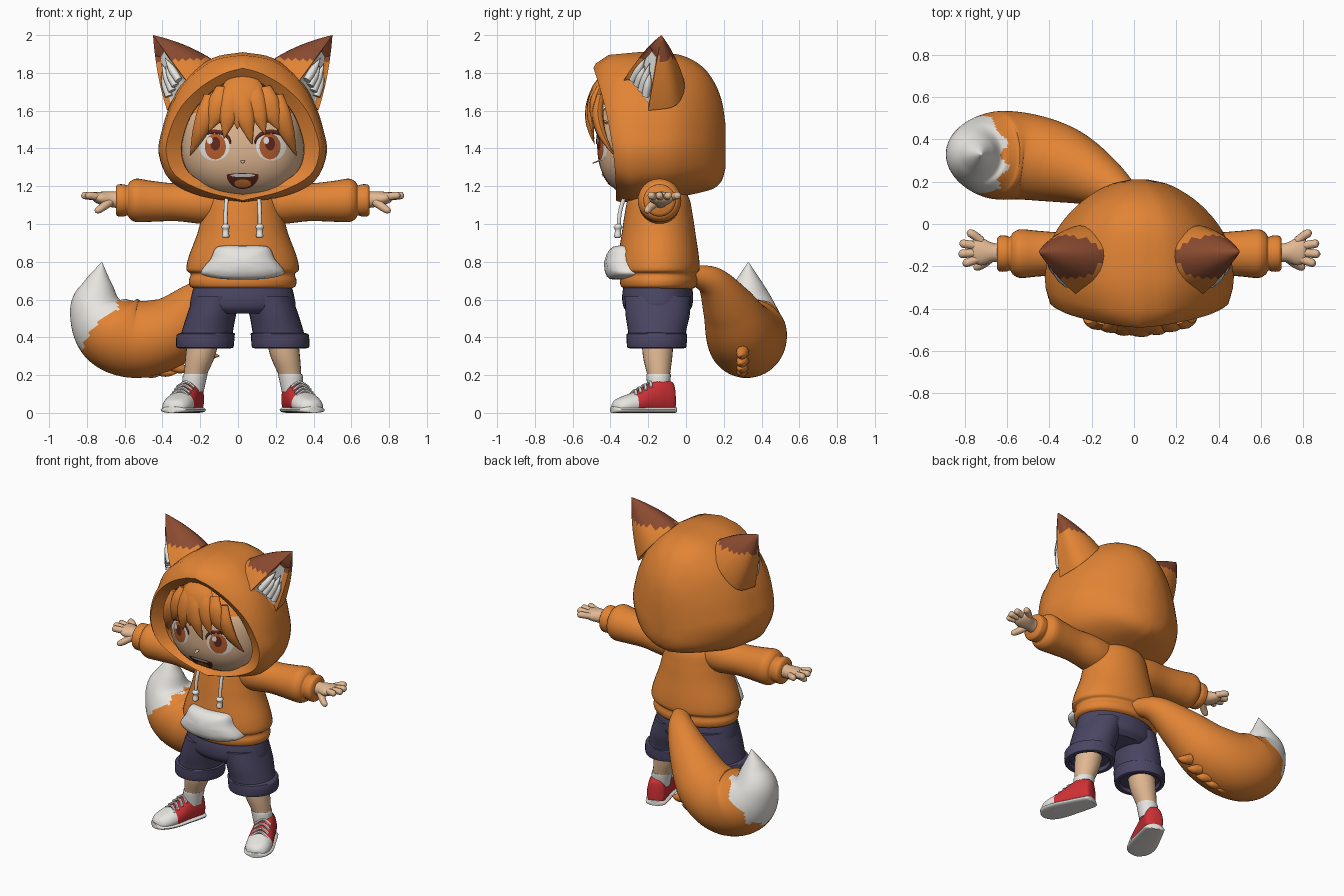
import bpy, bmesh
from math import sin, cos, pi, radians
from mathutils import Vector

if "Cube" in bpy.data.objects:
    bpy.data.objects.remove(bpy.data.objects["Cube"])

SHIFT = 0.025  # the body sits slightly to its left to balance the tail


def colour(name, r, g, b):
    m = bpy.data.materials.new(name)
    m.use_nodes = True
    m.diffuse_color = (r, g, b, 1)
    m.node_tree.nodes["Principled BSDF"].inputs["Base Color"].default_value = (r, g, b, 1)
    return m


ORANGE = colour("fox orange", .76, .23, .035)
BROWN = colour("ear tip brown", .26, .07, .03)
WHITE = colour("soft white", .80, .78, .74)
SKIN = colour("skin", .76, .48, .29)
NAVY = colour("navy cloth", .07, .06, .125)
RED = colour("shoe red", .62, .03, .035)
AMBER = colour("iris amber", .48, .11, .025)
DARK = colour("dark brown", .12, .022, .014)


def finish(name, bm, mats, rule=None, front=False):
    """Turn a bmesh into a smooth shaded object; rule picks a material per face."""
    bmesh.ops.remove_doubles(bm, verts=bm.verts, dist=1e-5)
    bmesh.ops.recalc_face_normals(bm, faces=bm.faces)
    if front and sum(f.normal.y for f in bm.faces) > 0:
        bmesh.ops.reverse_faces(bm, faces=bm.faces)
    if rule:
        for f in bm.faces:
            f.material_index = int(rule(f.calc_center_median()))
    me = bpy.data.meshes.new(name)
    bm.to_mesh(me)
    bm.free()
    for m in mats:
        me.materials.append(m)
    me.shade_smooth()
    me.set_sharp_from_angle(angle=radians(45))
    ob = bpy.data.objects.new(name, me)
    ob.location.x = SHIFT
    bpy.context.collection.objects.link(ob)


def loft(rings, caps=True):
    bm = bmesh.new()
    rows = [[bm.verts.new(p) for p in r] for r in rings]
    n = len(rows[0])
    for a, b in zip(rows, rows[1:]):
        for i in range(n):
            bm.faces.new((a[i], a[(i + 1) % n], b[(i + 1) % n], b[i]))
    if caps:
        bm.faces.new(rows[0])
        bm.faces.new(rows[-1])
    return bm


def spline(pts, n):
    p = [Vector(q) for q in pts]
    p = [p[0] * 2 - p[1]] + p + [p[-1] * 2 - p[-2]]
    out = []
    for a, b, c, d in zip(p, p[1:], p[2:], p[3:]):
        for k in range(n):
            t = k / n
            out.append((b * 2 + (c - a) * t + (a * 2 - b * 5 + c * 4 - d) * t * t
                        + (b * 3 - a - c * 3 + d) * t ** 3) * .5)
    return out + [p[-2]]


def tube(name, pts, mats, s=1, n=24, steps=6, axis=None, rule=None):
    """Loft of ellipses along points (x, y, z, radius, radius in depth)."""
    path = spline([(p[0] * s, *p[1:4], p[-1]) for p in pts], steps)
    rings = []
    for i, q in enumerate(path):
        a, b = path[max(i - 1, 0)], path[min(i + 1, len(path) - 1)]
        t = Vector(axis) if axis else Vector((b - a)[:3]).normalized()
        u = t.cross(Vector((0, 1, 0))).normalized()
        v = u.cross(t)
        c = Vector(q[:3])
        rings.append([c + u * max(q[3], 0) * cos(k * 2 * pi / n)
                      + v * max(q[4], 0) * sin(k * 2 * pi / n) for k in range(n)])
    finish(name, loft(rings), mats, rule)


def patch(name, outline, depth, off, mat, prof=None):
    """Thin plate with an x-z outline, laid over the surface y = depth(x, z)."""
    c = sum((Vector(p) for p in outline), Vector((0, 0))) / len(outline)
    rings = []
    for k, o in prof or [(i / 6, off) for i in range(7)]:
        pts = [c + (Vector(p) - c) * k for p in outline]
        rings.append([(p.x, depth(p.x, p.y) - o, p.y) for p in pts])
    finish(name, loft(rings, False), [mat], front=True)


def oval(x, z, rx, rz, n=28):
    return [(x + rx * cos(i * 2 * pi / n), z + rz * sin(i * 2 * pi / n)) for i in range(n)]


UP = (0, 0, 1)

# Hood: cross-sections swept from the lining, round the rim, to the back
ROUND = [(0, 0), (.5, .04), (.86, .14), (1, .32), (.96, .48), (.86, .65), (.68, .82), (.36, .96), (0, 1)]
PEAK = [(0, 0), (.5, .07), (.88, .19), (1, .36), (.95, .53), (.8, .71), (.54, .86), (.24, .96), (0, 1)]


def hood_ring(shape, w, zb, zt, y=None, back=0):
    half = spline(shape, 4)
    pts = [(w * p[0], p[1]) for p in half] + [(-w * p[0], p[1]) for p in half[-2:0:-1]]
    return [(x, y if y is not None else -.37 - .12 * t * t + back, zb + (zt - zb) * t) for x, t in pts]


hood = [hood_ring(PEAK, .32, 1.16, 1.77, y=-.2),
        hood_ring(PEAK, .325, 1.155, 1.78, back=.035),
        hood_ring(PEAK, .405, 1.125, 1.825),
        hood_ring(PEAK, .42, 1.118, 1.85, back=.012),
        hood_ring(ROUND, .44, 1.115, 1.895, back=.08)]
for y, w, zb, zt in spline([(-.25, .445, 1.12, 1.91), (-.1, .42, 1.13, 1.905), (0, .37, 1.15, 1.885),
                            (.09, .29, 1.17, 1.83), (.15, .21, 1.19, 1.75), (.19, .13, 1.23, 1.65),
                            (.21, .04, 1.3, 1.52)], 3):
    hood.append(hood_ring(ROUND, w, zb, zt, y=y))
finish("hood", loft(hood), [ORANGE])

# Head: rounded box, hair coloured above the forehead
P = 2.5


def face_y(x, z):
    return -.17 - .30 * max(1 - (abs(x) / .33) ** P - (abs(z - 1.43) / .3) ** P, 0) ** (1 / P)


bm = bmesh.new()
bmesh.ops.create_uvsphere(bm, u_segments=48, v_segments=32, radius=1)
for v in bm.verts:
    k = sum(abs(c) ** P for c in v.co) ** (-1 / P)
    v.co = (v.co.x * k * .33, -.17 + v.co.y * k * .30, 1.43 + v.co.z * k * .3)
finish("head", bm, [SKIN, ORANGE], lambda c: c.z > 1.6)
tube("nose", [(0, -.46, 1.335, .012), (0, -.485, 1.325, .008), (0, -.495, 1.32, .002)], [SKIN], n=10, axis=UP)
tube("neck", [(0, -.16, 1.05, .1), (0, -.18, 1.2, .1)], [SKIN], axis=UP)


# Fringe
def hair_y(x, z):
    return -.51 + x * x + 1.5 * (z - 1.55) ** 2


LOCKS = [(-.02, 1.76, .05, 1.42, .06), (-.05, 1.75, -.1, 1.45, .06), (-.1, 1.72, -.18, 1.49, .06),
         (-.17, 1.68, -.28, 1.36, .05), (.05, 1.75, .12, 1.47, .055), (.11, 1.72, .2, 1.49, .06),
         (.18, 1.68, .285, 1.36, .05), (0, 1.76, -.03, 1.5, .07), (.0, 1.78, .0, 1.56, .11)]
for i, (x0, z0, x1, z1, w) in enumerate(LOCKS):
    pts = []
    for t, k in ((0, .7), (.3, 1), (.6, .8), (.85, .35), (1, 0)):
        x, z = x0 + (x1 - x0) * t ** 1.3, z0 + (z1 - z0) * t
        pts.append((x, hair_y(x, z), z, w * k, .03 * k))
    tube("hair_lock_%d" % (i + 1), pts, [ORANGE], n=12)

# Face details
for s, side in ((1, "left"), (-1, "right")):
    x = s * .15
    patch(side + "_eye_white", oval(x, 1.41, .08, .075), face_y, .003, WHITE)
    patch(side + "_iris", oval(x - s * .005, 1.41, .056, .068), face_y, .005, AMBER)
    patch(side + "_pupil", oval(x - s * .005, 1.425, .026, .036), face_y, .007, DARK)
    patch(side + "_eye_glint", oval(x - .025, 1.442, .015, .018), face_y, .009, WHITE)
    lash = [(x + .085 * cos(a), 1.425 + .064 * sin(a), .003 + .008 * sin(a))
            for a in [i * pi / 12 for i in range(13)]]
    tube(side + "_eyelash", [(a, face_y(a, b) - .004, b, r, .004) for a, b, r in lash],
         [DARK], n=8, steps=2)
    brow = [(x + s * (i * .02 - .06), 1.545 - .0012 * (i - 3) ** 2) for i in range(7)]
    tube(side + "_eyebrow", [(a, face_y(a, b) - .001, b, .007) for a, b in brow], [ORANGE], n=8, steps=2)
patch("mouth", [(.085 * cos(a), 1.26 + .075 * sin(a) * (1 if sin(a) < 0 else .12))
                for a in [i * pi / 16 for i in range(32)]], face_y, .003, DARK)
patch("tongue", oval(0, 1.214, .045, .022), face_y, .005, ORANGE)
patch("teeth", oval(0, 1.257, .065, .009), face_y, .006, WHITE)

# Fox ears: curved cone with a recessed white opening and a brown tip
for s, side in ((1, "left"), (-1, "right")):
    tip = Vector((.475, -.13, 2.0))
    A, B = Vector((.30, -.33, 1.76)), Vector((.40, -.2, 1.6))
    arc = spline([A, (.2, -.25, 1.85), (.17, -.12, 1.87), (.26, -.01, 1.76), (.37, -.05, 1.63), B], 4)
    base = arc + [B.lerp(A, t) for t in (.25, .5, .75)]
    mid = sum(base, Vector()) / len(base)
    rings = []
    for i in range(13):
        t = i / 12
        c, k = mid.lerp(tip, t), (1 - t) * (1 + .35 * t)
        ring = [c + (p - mid) * k for p in base]
        rings.append([(p.x * s, p.y, p.z) for p in ring])
    bm = loft(rings)
    n, m = len(base), len(arc)
    bm.faces.ensure_lookup_table()
    opening = [bm.faces[r * n + i] for r in range(9) for i in range(m - 1, n)]
    bmesh.ops.recalc_face_normals(bm, faces=bm.faces)
    for f in bm.faces:
        f.material_index = int(f.calc_center_median().z > 1.875)
    bmesh.ops.inset_region(bm, faces=opening, thickness=.022, depth=-.02)
    for f in opening:
        f.material_index = 2
    finish(side + "_fox_ear", bm, [ORANGE, BROWN, WHITE])
    for i, f in enumerate((.2, .4, .6, .8)):
        a = B.lerp(A, f).lerp(tip, .12)
        b = a.lerp(tip, .4 + .1 * (i % 2)) + Vector((.006, -.008, 0))
        tube("%s_ear_tuft_%d" % (side, i + 1),
             [(*a, .02), (*a.lerp(b, .5), .02), (*b, 0)], [WHITE], s, n=8, steps=4)

# Hoodie body with hem, front pocket
tube("hoodie_body", [(0, -.145, z, rx, ry) for z, rx, ry in (
    (.655, .25, .175), (.67, .278, .198), (.7, .285, .205), (.735, .276, .2), (.76, .298, .216),
    (.83, .285, .213), (.95, .24, .195), (1.05, .215, .18), (1.14, .19, .16), (1.2, .13, .11))],
     [ORANGE], n=48, axis=UP)
half = spline([(0, .885), (.1, .885), (.145, .87), (.17, .815), (.215, .76), (.21, .73), (.12, .71), (0, .705)], 4)
pocket = [tuple(p) for p in half] + [(-p.x, p.y) for p in half[-2:0:-1]]
patch("front_pocket", pocket, lambda x, z: -.145 - .215 * (1 - (x / .32) ** 2) ** .5 + .25 * max(z - .8, 0),
      0, WHITE, [(0, .075), (.5, .07), (.8, .06), (.94, .045), (1, .02), (1, -.05)])

for s, side in ((1, "left"), (-1, "right")):
    # Drawstring
    tube(side + "_drawstring", [(.085, -.325, 1.15, .011), (.09, -.35, 1.06, .011), (.09, -.358, .97, .011)],
         [WHITE], s, n=10)
    tube(side + "_string_end", [(.09, -.358, 1.0, .012), (.09, -.36, .985, .023), (.09, -.36, .965, .016),
                                (.09, -.362, .935, .019), (.09, -.362, .925, .01)], [WHITE], s, n=12, axis=UP)
    # Sleeve and cuff
    tube(side + "_sleeve", [(.08, -.14, 1.11, .1), (.2, -.14, 1.11, .11), (.35, -.14, 1.115, .1),
                            (.48, -.14, 1.12, .108), (.56, -.14, 1.125, .115), (.595, -.14, 1.125, .1),
                            (.61, -.14, 1.125, .08), (.63, -.14, 1.125, .085), (.66, -.14, 1.125, .084),
                            (.672, -.14, 1.125, .072)], [ORANGE], s, n=32, axis=(1, 0, 0))
    # Hand
    tube(side + "_palm", [(.62, -.14, 1.125, .045, .045), (.69, -.135, 1.13, .042, .045),
                          (.745, -.13, 1.135, .036, .065), (.78, -.125, 1.14, .026, .058),
                          (.795, -.125, 1.14, .008, .03)], [SKIN], s, axis=(1, 0, 0))
    for i, (dy, x) in enumerate(((-.055, .835), (-.015, .855), (.03, .85), (.075, .815))):
        tube("%s_finger_%d" % (side, i + 1),
             [(.745, -.125 + dy * .6, 1.14, .02), (x - .03, -.125 + dy, 1.15, .02),
              (x - .01, -.125 + dy * 1.1, 1.15, .017), (x, -.125 + dy * 1.12, 1.15, .004)], [SKIN], s, n=12)
    tube(side + "_thumb", [(.70, -.155, 1.12, .025), (.74, -.19, 1.09, .021), (.77, -.205, 1.07, .017),
                           (.78, -.21, 1.062, .004)], [SKIN], s, n=12)
    # Shorts leg with rolled cuff
    tube(side + "_shorts_leg", [(.135, -.15, .62, .125, .175), (.165, -.15, .52, .13, .17),
                                (.185, -.153, .44, .135, .155), (.198, -.155, .38, .138, .148)],
         [NAVY], s, n=32, axis=UP)
    tube(side + "_shorts_cuff", [(.19, -.155, .425, .132, .14), (.19, -.155, .42, .15, .157),
                                 (.197, -.155, .41, .154, .16), (.2, -.155, .355, .153, .158),
                                 (.2, -.155, .343, .145, .15), (.2, -.155, .345, .125, .13),
                                 (.2, -.155, .37, .12, .125)], [NAVY], s, n=32, steps=2, axis=UP)
    # Leg and sock
    tube(side + "_leg", [(.2, -.15, .44, .088), (.225, -.15, .3, .078), (.25, -.145, .2, .06),
                         (.255, -.145, .15, .055)], [SKIN], s, axis=UP)
    tube(side + "_sock", [(.25, -.145, .2, .058), (.25, -.145, .205, .064), (.255, -.145, .185, .064),
                          (.265, -.145, .11, .058)], [WHITE], s, steps=2, axis=UP)
    # Shoe: sections along its length, toes turned out
    heel, along, across = Vector((.25, -.065, 0)), Vector((.36, -.933, 0)), Vector((.933, .36, 0))

    def at(u, v, z):
        p = heel + along * u + across * v
        return Vector((p.x * s, p.y, z))

    def shoe_ring(u, w, h, n=28):
        ring = []
        for i in range(n):
            c, q = cos(i * 2 * pi / n), sin(i * 2 * pi / n)
            c, q = (abs(c) ** .65 * (1 if c > 0 else -1), abs(q) ** .75 * (1 if q > 0 else -1))
            ring.append(at(u, w * c * (1 - .2 * max(q, 0)), h * (.5 + .5 * q)))
        return ring

    shape = spline([(0, .03, .13), (.015, .055, .165), (.08, .066, .18), (.14, .072, .155), (.21, .08, .115),
                    (.28, .077, .09), (.325, .058, .07), (.345, .025, .05)], 4)
    toe = heel.dot(along) + .225
    finish(side + "_shoe", loft([shoe_ring(*q) for q in shape]), [RED, WHITE],
           lambda c: along.dot(Vector((c.x * s, c.y, 0))) > toe)
    finish(side + "_sole", loft([shoe_ring(q[0] * 1.03 - .005, q[1] * 1.08 + .003, .035) for q in shape]), [WHITE])
    for i, (u, z) in enumerate(((.135, .152), (.165, .137), (.195, .121), (.22, .108))):
        ends = [at(u + .012, -.05, z - .018), at(u, 0, z + .01), at(u + .012, .05, z - .018)]
        tube("%s_lace_%d" % (side, i + 1), [(*p, .009) for p in ends], [WHITE], n=8)

# Shorts hips
tube("shorts_hips", [(0, -.15, .7, .25, .175), (0, -.15, .62, .272, .188), (0, -.15, .56, .275, .18),
                     (0, -.15, .525, .22, .15)], [NAVY], n=40, axis=UP)

# Tail with white tip along a ragged edge
tube("tail", [(.0, .02, .735, .045), (-.09, .14, .69, .085), (-.23, .225, .56, .14), (-.38, .285, .435, .185),
              (-.55, .32, .39, .205), (-.69, .325, .44, .205), (-.77, .33, .56, .15), (-.765, .33, .68, .08),
              (-.745, .33, .8, 0)], [ORANGE, WHITE], n=64, steps=10,
     rule=lambda c: -.76 * (c.x + .595) + .65 * (c.z - .65) + .018 * sin(c.y * 55 + c.z * 20) > 0)
for i in range(5):
    x, z = -.52 + .075 * i, .225 + .006 * i * i
    tube("tail_tuft_%d" % (i + 1), [(x, .3, z, .035), (x + .05, .295, z - .015, .025), (x + .1, .29, z - .02, 0)],
         [ORANGE], n=10)
